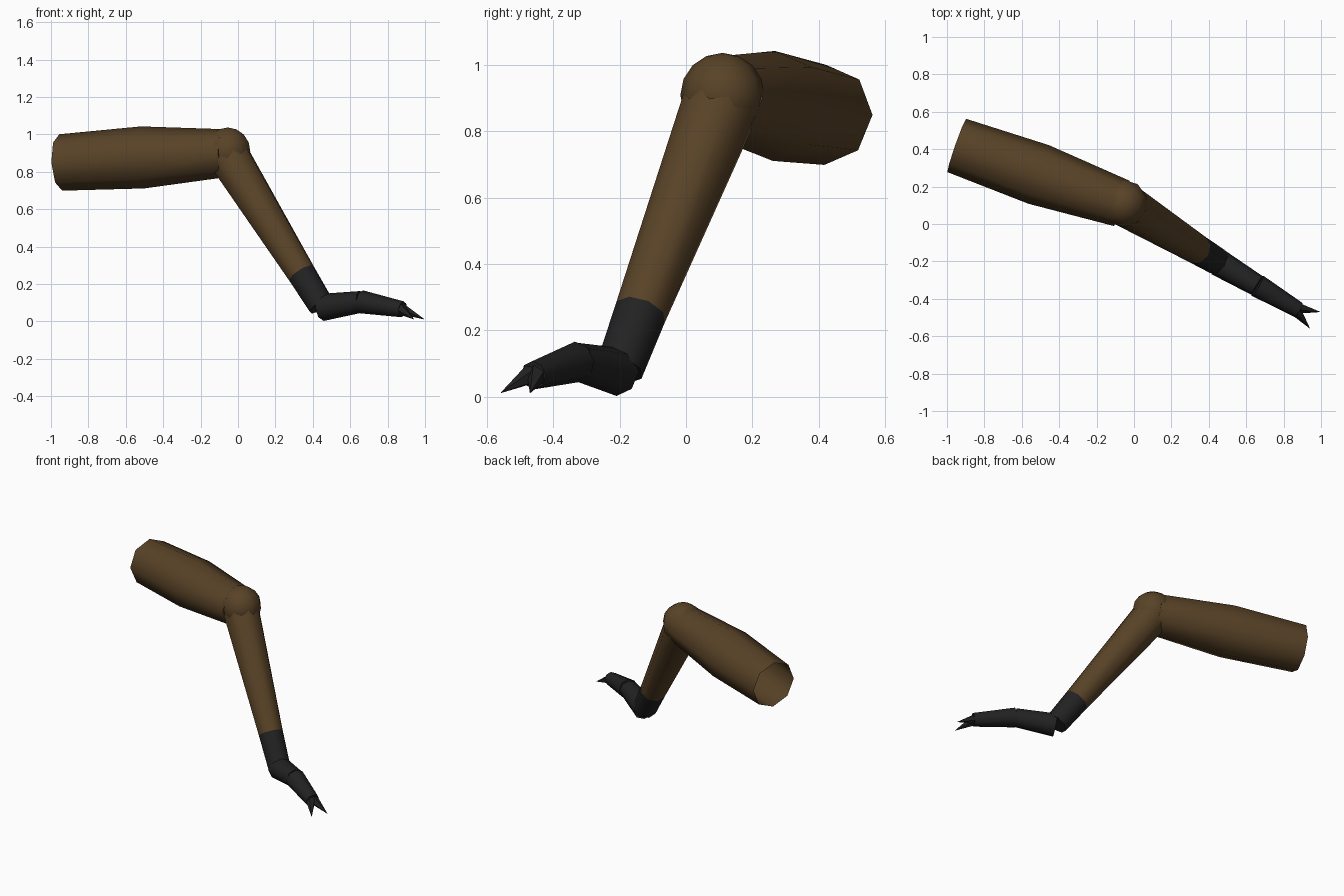
import bpy
import bmesh
from math import cos, sin, pi
from mathutils import Vector

cube = bpy.data.objects.get("Cube")
if cube:
    bpy.data.objects.remove(cube, do_unlink=True)


def make_material(name, rgb):
    mat = bpy.data.materials.new(name)
    mat.use_nodes = True
    mat.diffuse_color = (*rgb, 1)
    bsdf = mat.node_tree.nodes["Principled BSDF"]
    bsdf.inputs["Base Color"].default_value = (*rgb, 1)
    bsdf.inputs["Roughness"].default_value = 0.9
    return mat


brown = make_material("brown", (0.098, 0.055, 0.02))
black = make_material("black", (0.016, 0.016, 0.017))


def finish(name, bm, materials, angle=pi / 3):
    bmesh.ops.recalc_face_normals(bm, faces=bm.faces)
    mesh = bpy.data.meshes.new(name)
    bm.to_mesh(mesh)
    bm.free()
    for mat in materials:
        mesh.materials.append(mat)
    obj = bpy.data.objects.new(name, mesh)
    bpy.context.collection.objects.link(obj)
    bpy.ops.object.select_all(action='DESELECT')
    obj.select_set(True)
    bpy.context.view_layer.objects.active = obj
    bpy.ops.object.shade_smooth_by_angle(angle=angle)
    return obj


def limb(name, stations, materials, sides=8, cap_start=True, cap_end=True, split=None):
    """Loft rings of (centre, radius); segments from index split on use the second material."""
    bm = bmesh.new()
    centres = [Vector(c) for c, r in stations]
    axis = (centres[-1] - centres[0]).normalized()
    side = axis.cross(Vector((0, 0, 1))).normalized()
    up = side.cross(axis)
    rings = []
    for centre, (_, radius) in zip(centres, stations):
        angles = [2 * pi * i / sides for i in range(sides)]
        rings.append([bm.verts.new(centre + radius * (cos(a) * side + sin(a) * up))
                      for a in angles])
    for k, (low, high) in enumerate(zip(rings, rings[1:])):
        for i in range(sides):
            j = (i + 1) % sides
            face = bm.faces.new((low[i], low[j], high[j], high[i]))
            face.material_index = int(split is not None and k >= split)
    if cap_start:
        bm.faces.new(rings[0])
    if cap_end:
        bm.faces.new(rings[-1]).material_index = int(split is not None)
    return finish(name, bm, materials)


# Thigh, left open where it joins the body
limb("thigh", [((-0.948, 0.42, 0.85), 0.151),
               ((-0.51, 0.265, 0.877), 0.166),
               ((-0.065, 0.11, 0.9), 0.128)], [brown], cap_start=False)

# Rounded knee joint
bm = bmesh.new()
bmesh.ops.create_uvsphere(bm, u_segments=10, v_segments=8, radius=0.127)
knee = finish("knee", bm, [brown])
knee.location = (-0.055, 0.11, 0.91)

# Shin with a dark lower cuff
limb("shin", [((-0.055, 0.107, 0.89), 0.118),
              ((0.34, -0.137, 0.255), 0.08),
              ((0.445, -0.2, 0.085), 0.073)], [brown, black], split=1)

# Two foot segments, meeting at a raised joint
ankle, arch, toe = (0.45, -0.205, 0.075), (0.66, -0.33, 0.105), (0.88, -0.46, 0.065)
limb("foot_rear", [(ankle, 0.073), (arch, 0.058)], [black])
limb("foot_front", [(arch, 0.062), (toe, 0.043)], [black])

# Pair of pointed claws
for name, base, tip in (("left_claw", (0.875, -0.448, 0.068), (0.995, -0.47, 0.012)),
                        ("right_claw", (0.868, -0.465, 0.068), (0.94, -0.558, 0.012))):
    limb(name, [(base, 0.032), (tip, 0.001)], [black], sides=5)
